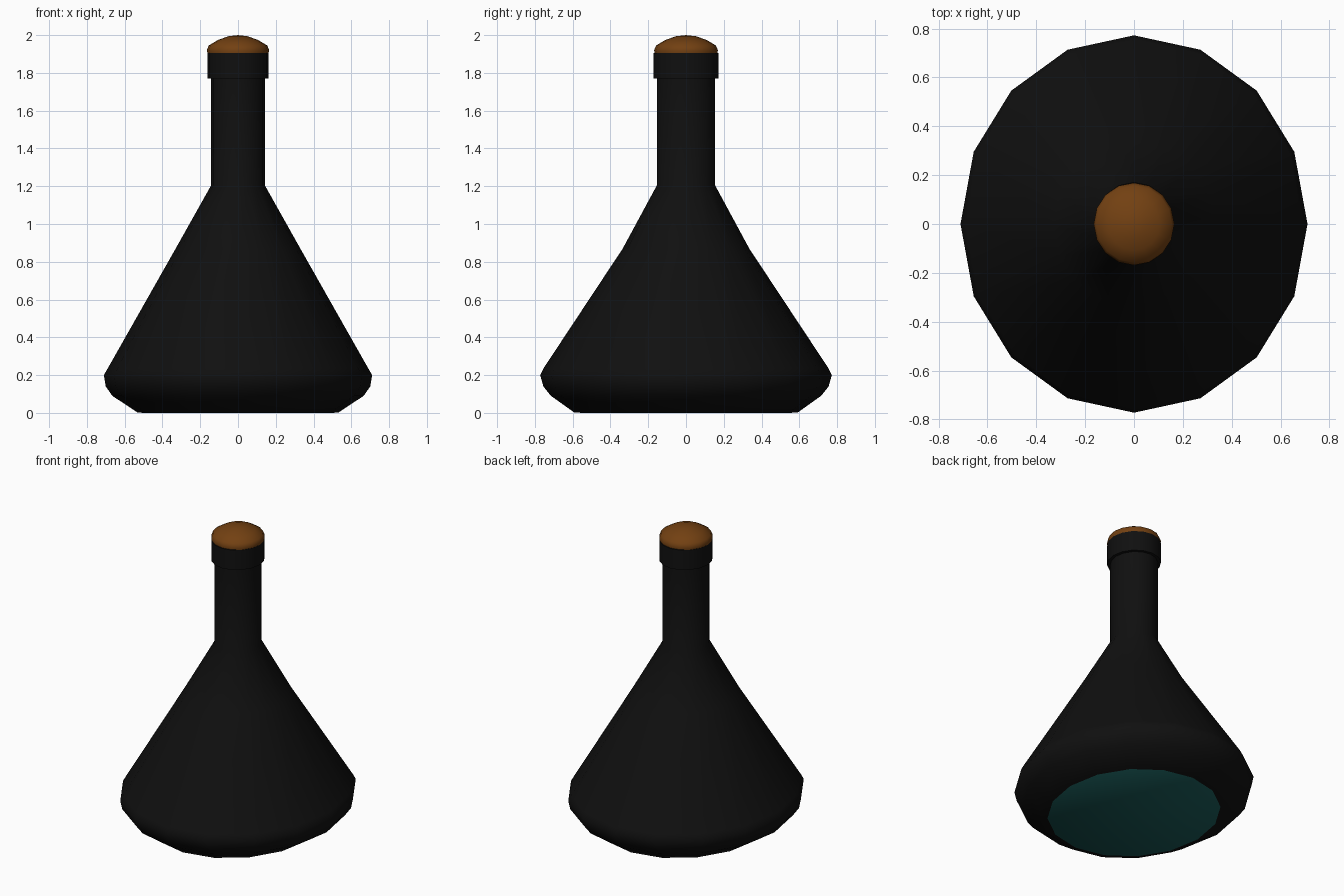
import bpy, bmesh, math

if "Cube" in bpy.data.objects:
    bpy.data.objects.remove(bpy.data.objects["Cube"])

SIDES = 16

def material(name, rgb):
    m = bpy.data.materials.new(name)
    m.diffuse_color = (*rgb, 1)
    m.use_nodes = True
    m.node_tree.nodes["Principled BSDF"].inputs["Base Color"].default_value = m.diffuse_color
    return m

def lathe(name, profile, mat, angle):
    """Closed 16-sided lathe; profile rows are (x radius, y radius, z)."""
    bm = bmesh.new()
    rings = []
    for rx, ry, z in profile:
        if rx == 0:
            rings.append([bm.verts.new((0, 0, z))] * SIDES)
        else:
            rings.append([bm.verts.new((rx * math.cos(math.tau * i / SIDES),
                                        ry * math.sin(math.tau * i / SIDES), z))
                          for i in range(SIDES)])
    for a, b in zip(rings, rings[1:]):
        for i in range(SIDES):
            j = (i + 1) % SIDES
            bm.faces.new(dict.fromkeys((a[i], a[j], b[j], b[i])))
    for ring in (rings[0], rings[-1]):
        if ring[0] != ring[1]:
            bm.faces.new(ring)
    bmesh.ops.recalc_face_normals(bm, faces=bm.faces)
    me = bpy.data.meshes.new(name)
    bm.to_mesh(me)
    bm.free()
    ob = bpy.data.objects.new(name, me)
    bpy.context.collection.objects.link(ob)
    me.materials.append(mat)
    bpy.context.view_layer.objects.active = ob
    ob.select_set(True)
    bpy.ops.object.shade_smooth_by_angle(angle=math.radians(angle))
    ob.select_set(False)
    return ob

glass = material("dark_glass", (0.005, 0.005, 0.005))
cork = material("cork", (0.17, 0.052, 0.006))
teal = material("teal_liquid", (0.01, 0.1, 0.095))

# Flask body, neck and collar
lathe("flask", [
    (0.53, 0.59, 0.001), (0.665, 0.715, 0.09), (0.70, 0.755, 0.14),
    (0.71, 0.772, 0.20), (0.69, 0.755, 0.235), (0.33, 0.335, 0.87),
    (0.142, 0.154, 1.205), (0.142, 0.154, 1.77), (0.162, 0.172, 1.77),
    (0.162, 0.172, 1.905)], glass, 50)

# Liquid inside, showing through the base
lathe("liquid", [
    (0.51, 0.56, 0.0), (0.64, 0.69, 0.10), (0.68, 0.74, 0.20),
    (0.31, 0.315, 0.86)], teal, 50)

# Domed stopper
lathe("stopper", [
    (0.160, 0.165, 1.90), (0.165, 0.169, 1.92), (0.155, 0.158, 1.945),
    (0.105, 0.108, 1.975), (0.05, 0.052, 1.994), (0, 0, 2.0)], cork, 60)
